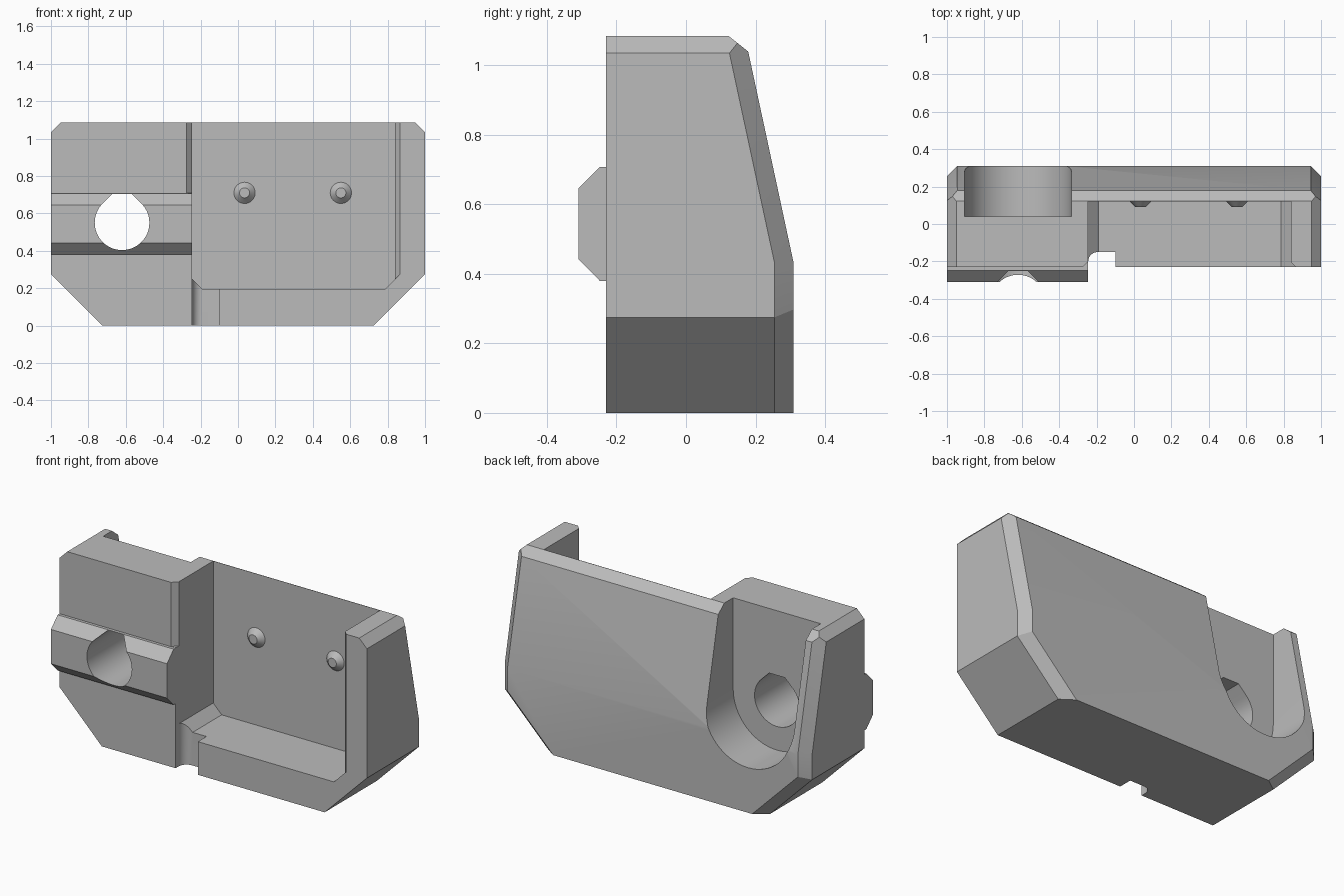
import bpy, bmesh
from math import sin, cos, pi, radians
from mathutils import Vector, Matrix

old = bpy.data.objects.get("Cube")
if old:
    bpy.data.objects.remove(old, do_unlink=True)

grey = bpy.data.materials.new("plain grey")
grey.use_nodes = True
grey.diffuse_color = (0.5, 0.5, 0.5, 1)
grey.node_tree.nodes["Principled BSDF"].inputs["Base Color"].default_value = (0.5, 0.5, 0.5, 1)


def finish(name, bm):
    bmesh.ops.recalc_face_normals(bm, faces=bm.faces)
    mesh = bpy.data.meshes.new(name)
    bm.to_mesh(mesh)
    bm.free()
    mesh.materials.append(grey)
    ob = bpy.data.objects.new(name, mesh)
    bpy.context.collection.objects.link(ob)
    return ob


def solid(name, low, high, planes=()):
    """Box trimmed by planes, each a point and an outward normal."""
    bm = bmesh.new()
    bmesh.ops.create_cube(bm, size=1)
    low, high = Vector(low), Vector(high)
    for v in bm.verts:
        v.co = (low + high) / 2 + v.co * (high - low)
    for point, normal in planes:
        geom = bm.verts[:] + bm.edges[:] + bm.faces[:]
        cut = bmesh.ops.bisect_plane(bm, geom=geom, dist=1e-5, plane_co=point,
                                     plane_no=normal, clear_outer=True)
        edges = [e for e in cut["geom_cut"] if isinstance(e, bmesh.types.BMEdge)]
        bmesh.ops.edgeloop_fill(bm, edges=edges)
    return finish(name, bm)


def prism(name, points, direction):
    """Closed profile pushed along a direction."""
    bm = bmesh.new()
    face = bm.faces.new([bm.verts.new(p) for p in points])
    new = bmesh.ops.extrude_face_region(bm, geom=[face])["geom"]
    moved = [v for v in new if isinstance(v, bmesh.types.BMVert)]
    bmesh.ops.translate(bm, verts=moved, vec=direction)
    return finish(name, bm)


def combine(target, other, operation):
    mod = target.modifiers.new(operation, 'BOOLEAN')
    mod.operation, mod.object, mod.solver = operation, other, 'EXACT'
    bpy.context.view_layer.objects.active = target
    bpy.ops.object.modifier_apply(modifier=mod.name)
    bpy.data.objects.remove(other, do_unlink=True)


# Body: outer block with bevelled corners and a sloping back
slope = Vector((0, 0.605, 0.13))
planes = [((0, 0.31, 0.43), slope), ((0, 0.122, 1.085), (0, 0.05, 0.063))]
for s in (-1, 1):
    along = Vector((0, -0.13, 0.605))
    bevel = Vector((-0.055 * s, 0.055, 0))
    sloped = along.cross(bevel) * -s
    if sloped.x * s < 0:
        sloped.negate()
    planes += [
        ((0.725 * s, 0, 0), (s, 0, -1)),
        ((0.95 * s, 0, 1.085), (s, 0, 1)),
        ((s, 0.255, 0), (s, 1, 0)),
        ((s, 0.255, 0.43), sloped),
        ((0.725 * s, 0.255, 0), (s * 0.707, 1, -0.707)),
    ]
body = solid("body", (-1, -0.23, 0), (1, 0.31, 1.085), planes)

# Front rib with bevelled long edges
rib = prism("rib", [(-1, y, z) for y, z in (
    (-0.15, 0.38), (-0.248, 0.38), (-0.31, 0.443), (-0.31, 0.645),
    (-0.248, 0.707), (-0.15, 0.707))], (0.8, 0, 0))
combine(body, rib, 'UNION')

# Open front pocket with bevelled floor corners
combine(body, solid("pocket", (-0.245, -0.4, 0.195), (0.84, 0.12, 1.3), [
    ((0.785, 0, 0.195), (1, 0, -1)), ((-0.19, 0, 0.195), (-1, 0, -1))]), 'DIFFERENCE')

# Bevels on the pocket's upright front edges
combine(body, solid("right_bevel", (0.8, -0.4, 0.2), (0.95, -0.1, 1.3), [
    ((0.84, -0.205, 0), (1, 1, 0)), ((0.785, 0, 0.195), (1, 0, -1))]), 'DIFFERENCE')
combine(body, solid("left_bevel", (-0.4, -0.4, 0.708), (-0.2, -0.15, 1.3), [
    ((-0.275, -0.23, 0), (-1, 1, 0))]), 'DIFFERENCE')

# Notch through the floor lip, with a rounded inner corner
corner = [(-0.195 + 0.05 * cos(a), -0.2 + 0.05 * sin(a), -0.1)
          for a in (pi - i * pi / 12 for i in range(7))]
notch = [(-0.245, -0.4, -0.1)] + corner + [(-0.1, -0.15, -0.1), (-0.1, -0.4, -0.1)]
combine(body, prism("notch", notch, (0, 0, 0.4)), 'DIFFERENCE')

# Round-bottomed slot in the back, open at the top
cx, cz = -0.62, 0.55
slot = [(cx + 0.285 * cos(a), 0.04, cz + 0.285 * sin(a))
        for a in (pi + i * pi / 32 for i in range(33))]
slot += [(cx + 0.285, 0.04, 1.3), (cx - 0.285, 0.04, 1.3)]
combine(body, prism("slot", slot, (0, 0.5, 0)), 'DIFFERENCE')

# Through hole: a circle with a flat-topped teardrop crown
hole = [(cx + 0.146 * cos(a), -0.4, cz + 0.146 * sin(a))
        for a in (radians(135 + i * 270 / 48) for i in range(49))]
hole += [(cx + 0.051, -0.4, 0.705), (cx - 0.051, -0.4, 0.705)]
combine(body, prism("hole", hole, (0, 0.6, 0)), 'DIFFERENCE')


# Two tapered locating pins on the pocket wall
def pin(name, x):
    bm = bmesh.new()
    bmesh.ops.create_cone(bm, cap_ends=True, segments=32, radius1=0.058,
                          radius2=0.027, depth=0.031,
                          matrix=Matrix.Translation((x, 0.1055, 0.71))
                          @ Matrix.Rotation(pi / 2, 4, 'X'))
    return finish(name, bm)


parts = [body, pin("left_pin", 0.55), pin("right_pin", 0.035)]

bpy.ops.object.select_all(action='DESELECT')
for ob in parts:
    ob.select_set(True)
bpy.context.view_layer.objects.active = body
bpy.ops.object.shade_smooth_by_angle(angle=radians(30))
